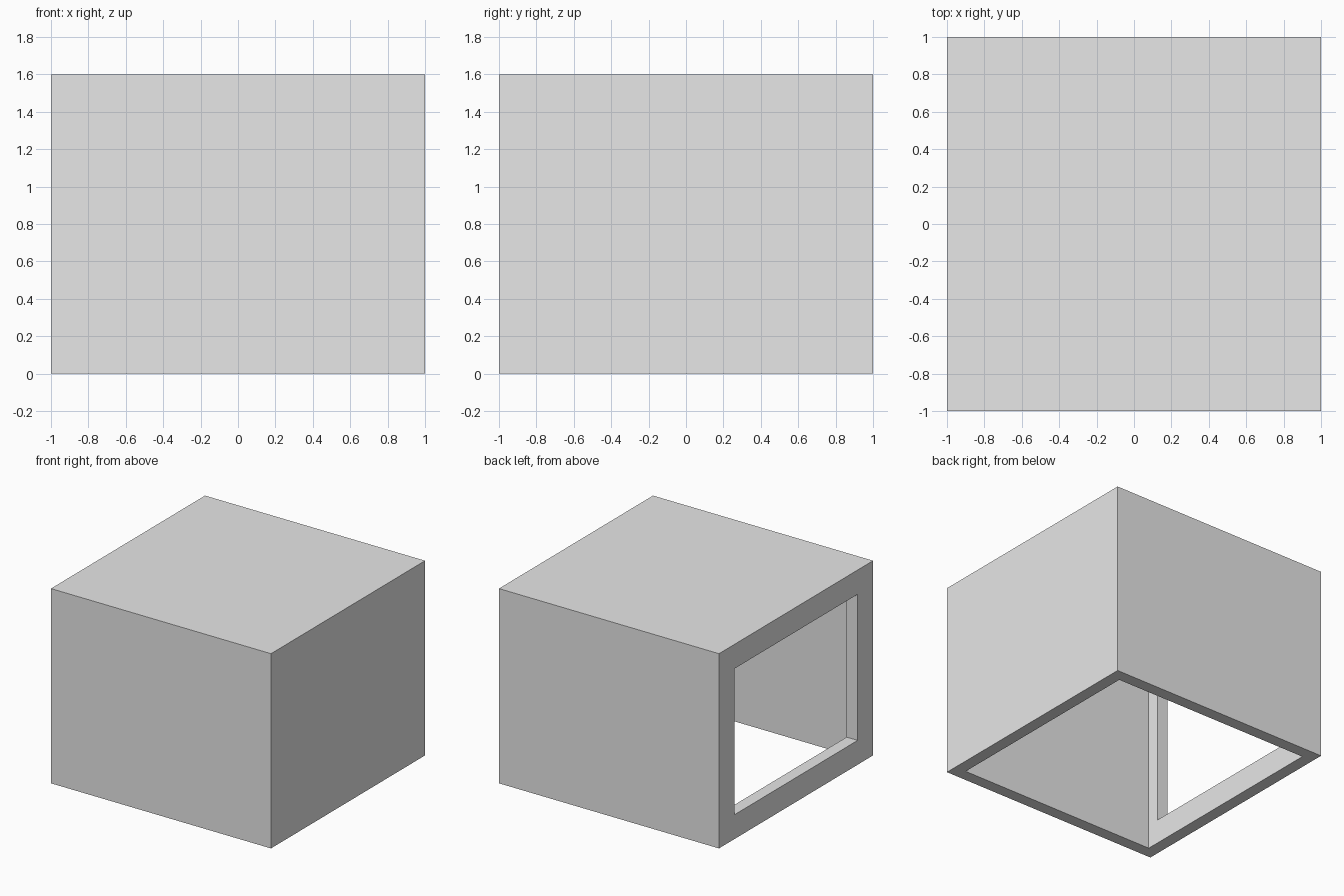
import bpy

if "Cube" in bpy.data.objects:
    bpy.data.objects.remove(bpy.data.objects["Cube"])

WALL = 0.1
HEIGHT = 1.6


def box(name, lo, hi):
    """Axis-aligned box between two corners."""
    centre = [(a + b) / 2 for a, b in zip(lo, hi)]
    bpy.ops.mesh.primitive_cube_add(size=1, location=centre)
    obj = bpy.context.object
    obj.name = name
    obj.scale = [b - a for a, b in zip(lo, hi)]
    bpy.ops.object.transform_apply(location=True, rotation=False, scale=True)
    return obj


def cut(target, cutter):
    """Subtract the cutter from the target and discard it."""
    mod = target.modifiers.new("cut", 'BOOLEAN')
    mod.operation = 'DIFFERENCE'
    mod.solver = 'EXACT'
    mod.object = cutter
    bpy.context.view_layer.objects.active = target
    bpy.ops.object.modifier_apply(modifier=mod.name)
    bpy.data.objects.remove(cutter, do_unlink=True)


grey = bpy.data.materials.new("plain grey")
grey.diffuse_color = (0.8, 0.8, 0.8, 1)
grey.use_nodes = True
grey.node_tree.nodes["Principled BSDF"].inputs["Base Color"].default_value = grey.diffuse_color

# Outer block
shell = box("box_shell", (-1, -1, 0), (1, 1, HEIGHT))
shell.data.materials.append(grey)

# Hollow interior, open at the bottom
inner = 1 - WALL
cut(shell, box("cavity_cutter", (-inner, -inner, -0.5), (inner, inner, HEIGHT - WALL)))

# Window through the left wall
cut(shell, box("window_cutter", (-1.5, -0.8, 0.2), (-0.5, 0.8, 1.4)))
